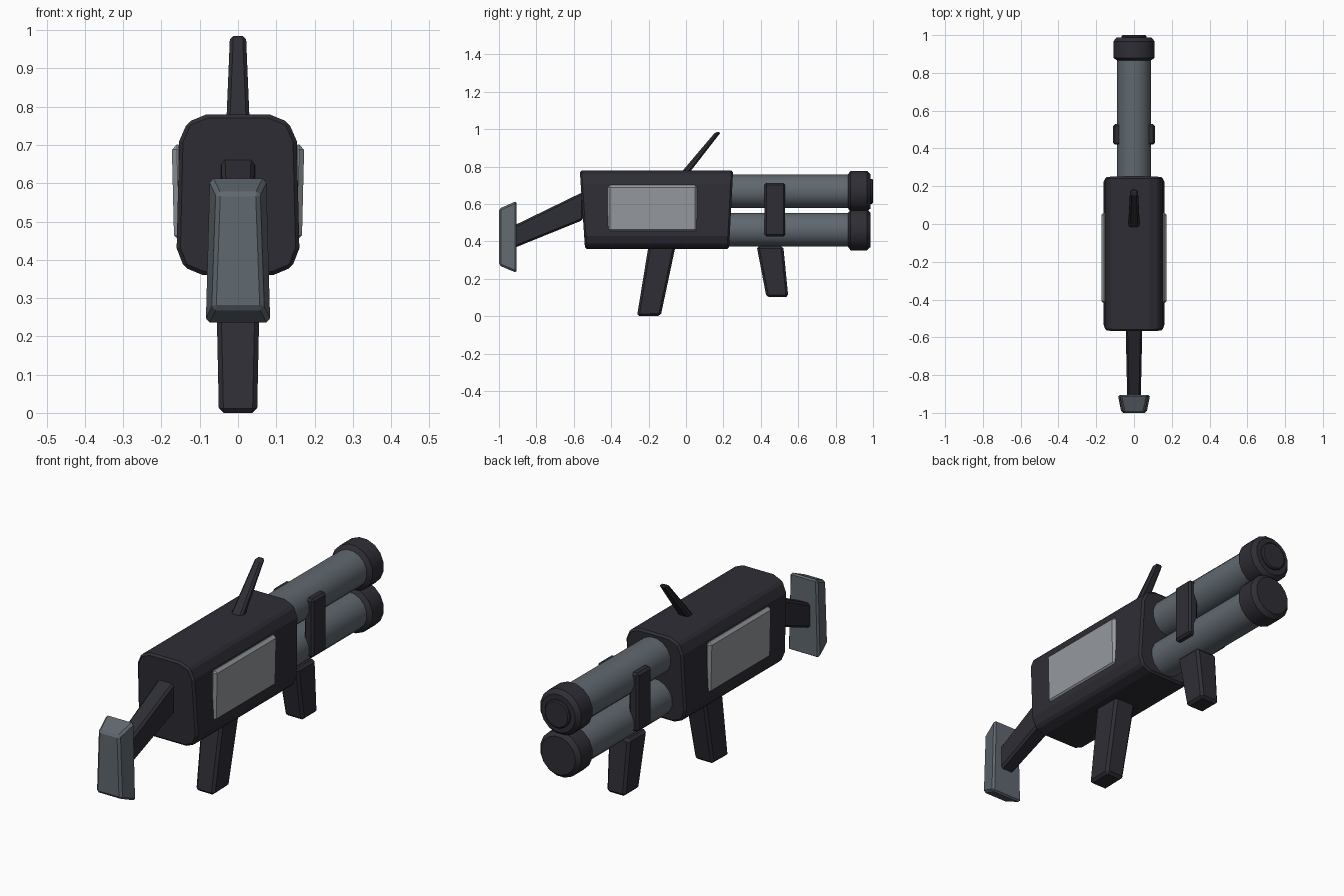
import bpy, bmesh, math
from mathutils import Matrix

cube = bpy.data.objects.get("Cube")
if cube:
    bpy.data.objects.remove(cube, do_unlink=True)


def material(name, rgb):
    m = bpy.data.materials.new(name)
    m.use_nodes = True
    m.diffuse_color = (*rgb, 1)
    m.node_tree.nodes["Principled BSDF"].inputs["Base Color"].default_value = (*rgb, 1)
    return m


DARK = material("dark casing", (0.027, 0.027, 0.036))
STEEL = material("blue grey steel", (0.115, 0.138, 0.16))
PANEL = material("pale grey panel", (0.30, 0.32, 0.34))


def finish(bm, name, mat, bevel=0.0, segments=1):
    bmesh.ops.recalc_face_normals(bm, faces=bm.faces)
    mesh = bpy.data.meshes.new(name)
    bm.to_mesh(mesh)
    bm.free()
    mesh.materials.append(mat)
    obj = bpy.data.objects.new(name, mesh)
    bpy.context.collection.objects.link(obj)
    if bevel:
        mod = obj.modifiers.new("edge bevel", 'BEVEL')
        mod.width = bevel
        mod.segments = segments
        mod.limit_method = 'ANGLE'
        mod.angle_limit = math.radians(35)
    return obj


def side_slab(profile):
    """Solid from a side profile of (y, z, half width) points."""
    bm = bmesh.new()
    left, right = ([bm.verts.new((s * w, y, z)) for y, z, w in profile] for s in (1, -1))
    bm.faces.new(left)
    bm.faces.new(right[::-1])
    for i in range(len(profile)):
        j = (i + 1) % len(profile)
        bm.faces.new((left[j], left[i], right[i], right[j]))
    return bm


def smooth(obj, angle=30):
    bpy.ops.object.select_all(action='DESELECT')
    obj.select_set(True)
    bpy.context.view_layer.objects.active = obj
    bpy.ops.object.shade_smooth_by_angle(angle=math.radians(angle))


def lathe_y(name, mat, z, rings, sides=16):
    """Closed round part along y from (y, radius) rings."""
    bm = bmesh.new()
    loops = [[bm.verts.new((r * math.cos(a), y, z + r * math.sin(a)))
              for a in (2 * math.pi * (i + 0.5) / sides for i in range(sides))]
             for y, r in rings]
    for a, b in zip(loops, loops[1:]):
        for i in range(sides):
            j = (i + 1) % sides
            bm.faces.new((a[i], a[j], b[j], b[i]))
    bm.faces.new(loops[0])
    bm.faces.new(loops[-1])
    smooth(finish(bm, name, mat))


# Main casing: rounded along its length, then a fine edge bevel
bm = side_slab([(-0.568, 0.78, 0.152), (0.252, 0.78, 0.152),
                (0.23, 0.36, 0.162), (-0.54, 0.36, 0.162)])
long_edges = [e for e in bm.edges if abs(e.verts[0].co.y - e.verts[1].co.y) > 0.5]
bmesh.ops.bevel(bm, geom=long_edges, offset=0.07, segments=2, profile=0.5, affect='EDGES')
finish(bm, "casing", DARK, 0.01)

# Side panels, leaning with the casing walls
for side, s in (("left", 1), ("right", -1)):
    bm = bmesh.new()
    bmesh.ops.create_cube(bm, size=1, matrix=Matrix.Translation((s * 0.155, -0.18, 0.576))
                          @ Matrix.Rotation(s * math.radians(1.4), 4, 'Y')
                          @ Matrix.Diagonal((0.03, 0.48, 0.25, 1)))
    finish(bm, side + "_panel", PANEL, 0.013)

# Barrels with chamfered muzzle caps
for name, z in (("upper", 0.668), ("lower", 0.462)):
    lathe_y(name + "_barrel", STEEL, z, [(0.2, 0.091), (0.9, 0.091)])
    lathe_y(name + "_muzzle_cap", DARK, z,
            [(0.865, 0.09), (0.88, 0.112), (0.967, 0.112), (0.987, 0.093)])
lathe_y("upper_muzzle_plug", DARK, 0.668, [(0.97, 0.068), (0.995, 0.068), (1.0, 0.062)])

# Barrel clasps
for side, s in (("left", 1), ("right", -1)):
    bm = bmesh.new()
    bmesh.ops.create_cube(bm, size=1, matrix=Matrix.Translation((s * 0.085, 0.475, 0.57))
                          @ Matrix.Diagonal((0.05, 0.11, 0.285, 1)))
    finish(bm, side + "_barrel_clasp", DARK, 0.01)

# Grips, sight and stock
finish(side_slab([(-0.2, 0.38, 0.058), (-0.055, 0.38, 0.058),
                  (-0.135, 0.003, 0.05), (-0.262, 0, 0.05)]), "rear_grip", DARK, 0.012)
finish(side_slab([(0.378, 0.375, 0.058), (0.52, 0.375, 0.058),
                  (0.547, 0.103, 0.05), (0.43, 0.103, 0.05)]), "front_grip", DARK, 0.012)
finish(side_slab([(-0.025, 0.77, 0.03), (0.02, 0.77, 0.03),
                  (0.187, 0.985, 0.021), (0.157, 0.985, 0.021)]), "sight_post", DARK, 0.009)
finish(side_slab([(-0.55, 0.665, 0.044), (-0.55, 0.515, 0.044),
                  (-0.92, 0.365, 0.036), (-0.92, 0.485, 0.036)]), "stock_arm", DARK, 0.01)

# Butt pad: flared plate whose outer face is smaller
bm = bmesh.new()
outer = [bm.verts.new((x, -1.0, z)) for x, z in
         ((-0.056, 0.575), (0.056, 0.575), (0.067, 0.272), (-0.067, 0.272))]
inner = [bm.verts.new((x, -0.905, z)) for x, z in
         ((-0.076, 0.617), (0.076, 0.617), (0.086, 0.232), (-0.086, 0.232))]
bm.faces.new(outer)
bm.faces.new(inner[::-1])
for i in range(4):
    bm.faces.new((outer[i], inner[i], inner[i - 3], outer[i - 3]))
finish(bm, "butt_pad", STEEL, 0.01)
